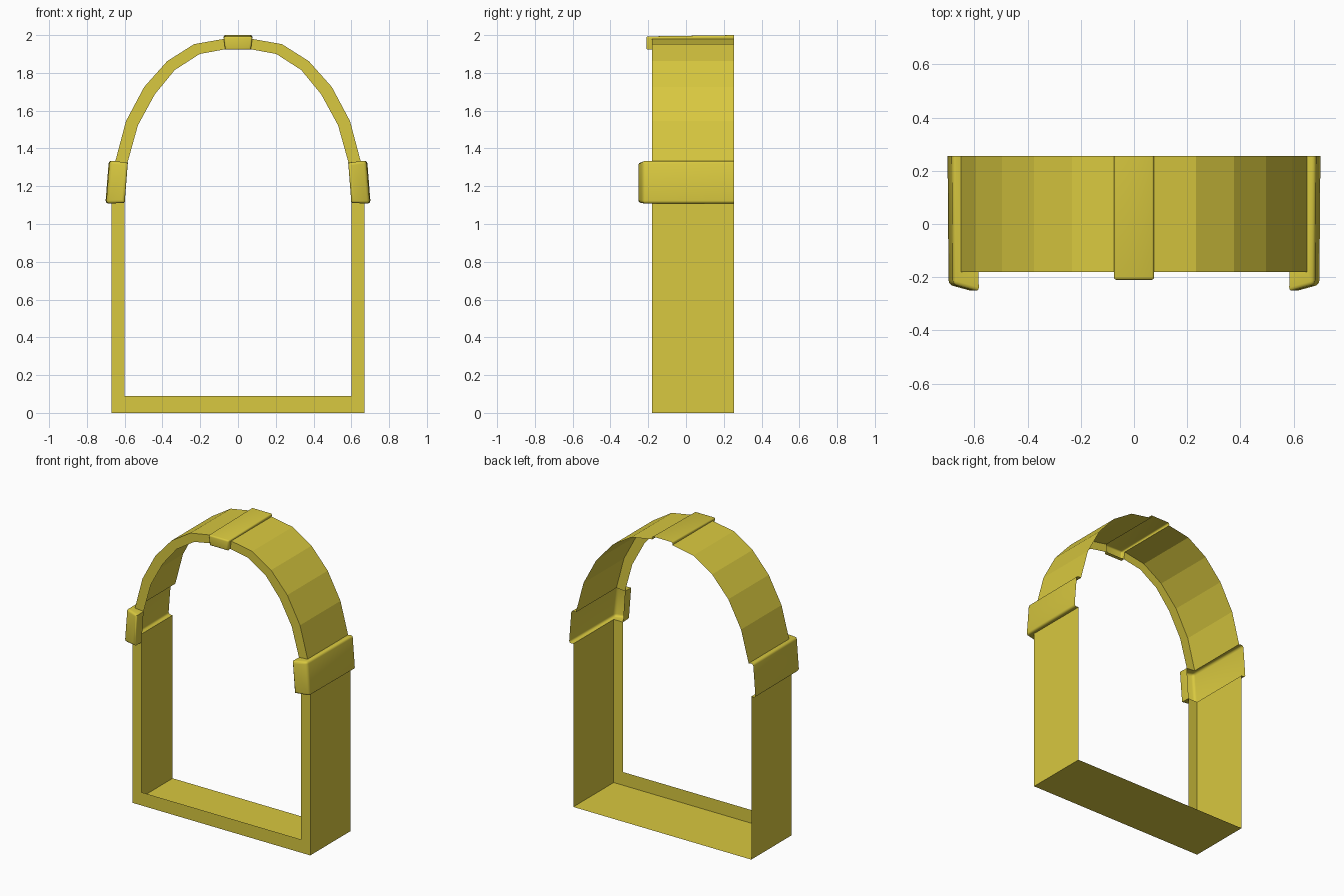
import bpy, bmesh
from mathutils import Vector

if "Cube" in bpy.data.objects:
    bpy.data.objects.remove(bpy.data.objects["Cube"])

mat = bpy.data.materials.new("yellow_paint")
mat.diffuse_color = (0.69, 0.58, 0.05, 1)
mat.use_nodes = True
mat.node_tree.nodes["Principled BSDF"].inputs["Base Color"].default_value = mat.diffuse_color
BACK, FRONT = 0.255, -0.18


def section(outer, inner):
    """Open L section of the casing: outer side, then the thin front face."""
    (ox, oz), (ix, iz) = outer, inner
    return [(ox, BACK, oz), (ox, FRONT, oz), (ix, FRONT, iz)]


def mirror_point(p):
    return (-p[0],) + tuple(p[1:])


def loft(bm, sections):
    """Skin a row of sections, all faces pointing outwards."""
    rows = [[bm.verts.new(p) for p in s] for s in sections]
    faces = []
    for a, b in zip(rows, rows[1:]):
        for j in range(len(a) - 1):
            faces.append(bm.faces.new((a[j], a[j + 1], b[j + 1], b[j])))
    bm.normal_update()
    # the second strip of the first visible span always faces the front
    test = faces[len(sections[0])] if len(sections[0]) == 4 else faces[1]
    if test.normal.y > 0:
        bmesh.ops.reverse_faces(bm, faces=faces)
    return rows


def finish(bm, name, smooth=False):
    mesh = bpy.data.meshes.new(name)
    bm.to_mesh(mesh)
    bm.free()
    mesh.materials.append(mat)
    obj = bpy.data.objects.new(name, mesh)
    bpy.context.collection.objects.link(obj)
    if smooth:
        bpy.ops.object.select_all(action='DESELECT')
        obj.select_set(True)
        bpy.context.view_layer.objects.active = obj
        bpy.ops.object.shade_smooth_by_angle(angle=0.7)
    return obj


def block(name, start, end, low, high, width):
    """Raised band: rises from the casing at both ends, with rounded edges."""
    bm = bmesh.new()
    base = [s + [s[2]] for s in (start, end)]
    rows = loft(bm, [base[0], low + [start[2]], high + [end[2]], base[1]])
    edges = []
    for row in rows[1:3]:
        edges += [bm.edges.get((row[j], row[j + 1])) for j in (0, 1)]
    edges += [bm.edges.get((rows[1][j], rows[2][j])) for j in (1, 2)]
    coords = [(e.verts[0].co.copy(), e.verts[1].co.copy()) for e in edges]
    bmesh.ops.remove_doubles(bm, verts=bm.verts[:], dist=1e-4)
    edges = [e for e in bm.edges if any(
        {tuple(v.co) for v in e.verts} == {tuple(a), tuple(b)} for a, b in coords)]
    bmesh.ops.bevel(bm, geom=edges, offset=width, segments=3, profile=0.5,
                    affect='EDGES', clamp_overlap=True)
    return finish(bm, name, True)


# Straight lower casing: two jambs and the sill
jamb = [((-0.67, 1.11), (-0.60, 1.11)), ((-0.67, 0), (-0.60, 0.09))]
bm = bmesh.new()
left = [section(o, i) for o, i in jamb]
loft(bm, left + [[mirror_point(p) for p in s] for s in reversed(left)])
finish(bm, "lower_casing")

# Faceted arch, one half on each side of the keystone
arch = [((-0.65, 1.33), (-0.585, 1.325)), ((-0.593, 1.545), (-0.53, 1.522)),
        ((-0.497, 1.725), (-0.44, 1.687)), ((-0.375, 1.862), (-0.335, 1.815)),
        ((-0.233, 1.952), (-0.203, 1.90)), ((-0.075, 1.98), (-0.068, 1.925))]
half = [section(o, i) for o, i in arch]
for name, flip in (("arch_left", False), ("arch_right", True)):
    bm = bmesh.new()
    loft(bm, [[mirror_point(p) for p in s] for s in half] if flip else half)
    finish(bm, name)

# Impost blocks between jambs and arch
low = [(-0.702, BACK, 1.108), (-0.698, -0.228, 1.108), (-0.60, -0.255, 1.112)]
high = [(-0.684, BACK, 1.336), (-0.680, -0.228, 1.336), (-0.583, -0.255, 1.325)]
for name, flip in (("impost_left", False), ("impost_right", True)):
    parts = [left[0], half[0], low, high]
    if flip:
        parts = [[mirror_point(p) for p in s] for s in parts]
    block(name, *parts, 0.016)

# Keystone at the crown
key = [(-0.077, BACK, 2.0), (-0.077, -0.21, 1.993), (-0.068, -0.21, 1.922)]
block("keystone", half[-1], [mirror_point(p) for p in half[-1]],
      key, [mirror_point(p) for p in key], 0.01)
